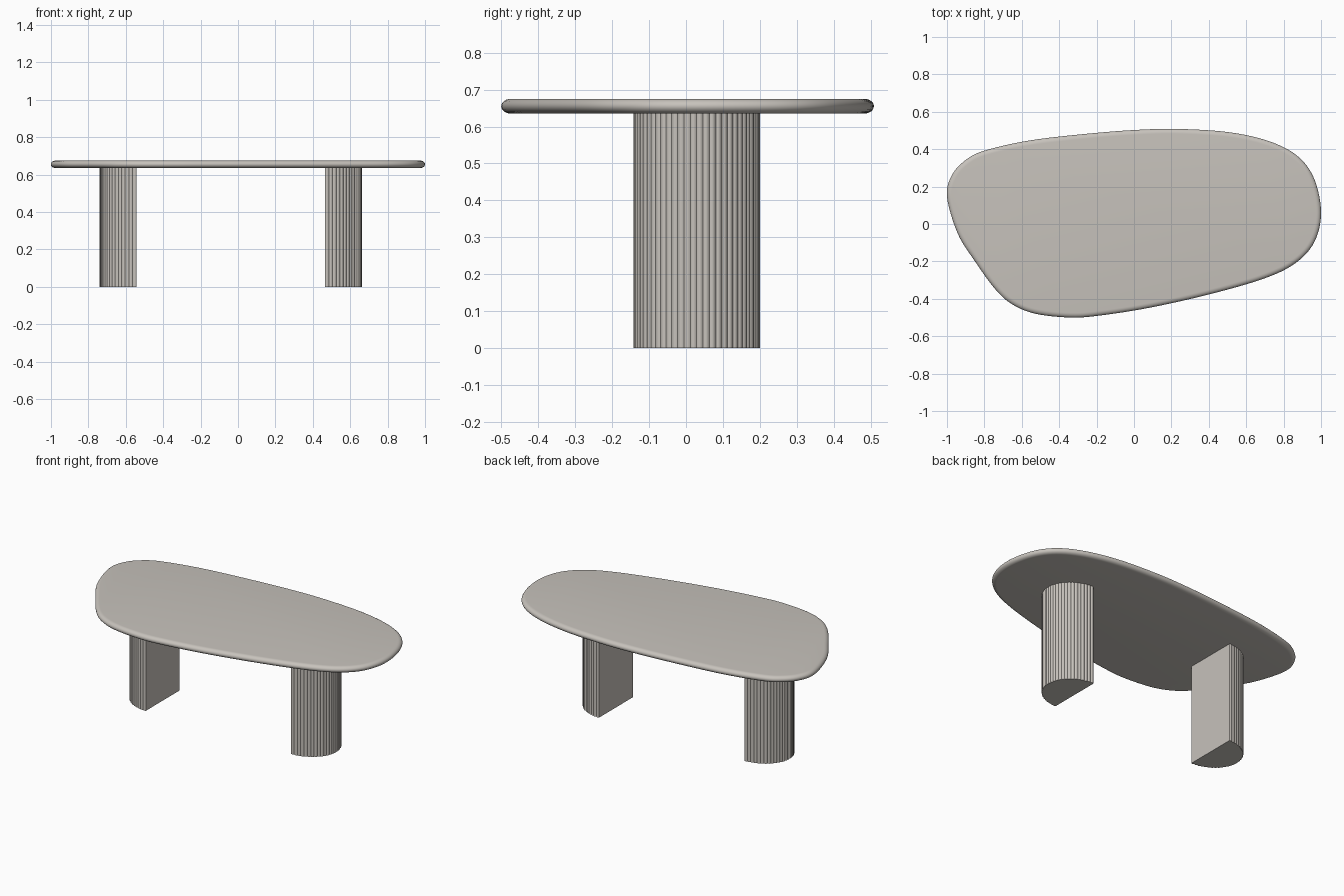
import bpy, bmesh, math
from mathutils import Vector

if "Cube" in bpy.data.objects:
    bpy.data.objects.remove(bpy.data.objects["Cube"])

stone = bpy.data.materials.new("warm grey stone")
stone.diffuse_color = (0.57, 0.54, 0.50, 1)
stone.use_nodes = True
stone.node_tree.nodes["Principled BSDF"].inputs["Base Color"].default_value = stone.diffuse_color

TOP_Z, UNDER_Z = 0.675, 0.635


def loft(name, rings, angle):
    """Skin a stack of equal closed rings and cap both ends."""
    bm = bmesh.new()
    loops = [[bm.verts.new(p) for p in ring] for ring in rings]
    n = len(loops[0])
    for a, b in zip(loops, loops[1:]):
        for i in range(n):
            j = (i + 1) % n
            bm.faces.new((a[i], a[j], b[j], b[i]))
    bm.faces.new(loops[0][::-1])
    bm.faces.new(loops[-1])
    bmesh.ops.recalc_face_normals(bm, faces=bm.faces)
    mesh = bpy.data.meshes.new(name)
    bm.to_mesh(mesh)
    bm.free()
    mesh.materials.append(stone)
    obj = bpy.data.objects.new(name, mesh)
    bpy.context.collection.objects.link(obj)
    bpy.ops.object.select_all(action='DESELECT')
    obj.select_set(True)
    bpy.context.view_layer.objects.active = obj
    bpy.ops.object.shade_smooth_by_angle(angle=math.radians(angle))
    return obj


def smooth_closed(points, steps):
    """Closed Catmull-Rom curve through the points."""
    pts = [Vector(p) for p in points]
    n, out = len(pts), []
    for i in range(n):
        a, b, c, d = (pts[(i + k) % n] for k in (-1, 0, 1, 2))
        for s in range(steps):
            t = s / steps
            out.append(0.5 * (2 * b + (c - a) * t + (2 * a - 5 * b + 4 * c - d) * t * t
                              + (3 * b - a - 3 * c + d) * t ** 3))
    return out


# Pebble-shaped tabletop outline, clockwise seen from above
outline = smooth_closed([
    (-1.0, .147), (-.973, .262), (-.90, .342), (-.797, .393), (-.556, .447),
    (-.235, .484), (.03, .504), (.246, .508), (.513, .49), (.727, .441),
    (.877, .361), (.965, .238), (1.0, .06), (.965, -.095), (.865, -.208),
    (.70, -.29), (.407, -.375), (.086, -.447), (-.18, -.489), (-.342, -.50),
    (-.53, -.479), (-.655, -.427), (-.745, -.345), (-.85, -.2), (-.943, -.05)], 6)
count = len(outline)
inward = []
for i in range(count):
    t = (outline[(i + 1) % count] - outline[i - 1]).normalized()
    inward.append(Vector((t.y, -t.x)))

# Tabletop with a rounded edge
mid, half, depth = (TOP_Z + UNDER_Z) / 2, (TOP_Z - UNDER_Z) / 2, 0.026
rings = []
for k in range(13):
    a = math.pi * (k / 12 - 0.5)
    inset, z = depth * (1 - math.cos(a)), mid + half * math.sin(a)
    rings.append([((p + w * inset).x, (p + w * inset).y, z) for p, w in zip(outline, inward)])
loft("tabletop", rings, 40)

# Half-oval legs: flat inner face, reeded curved outer face
REEDS, STEPS = 30, 6


def leg(name, flat_x, side):
    section = []
    for i in range(REEDS * STEPS + 1):
        a = math.pi * (i / (REEDS * STEPS) - 0.5)
        dip = 0.004 * (1 - abs(math.sin(math.pi * i / STEPS)))
        section.append((flat_x + side * (0.198 - dip) * math.cos(a),
                        0.029 + (0.171 - dip) * math.sin(a)))
    loft(name, [[(x, y, z) for x, y in section] for z in (0, UNDER_Z + 0.002)], 30)


leg("left_leg", -0.543, -1)
leg("right_leg", 0.466, 1)
